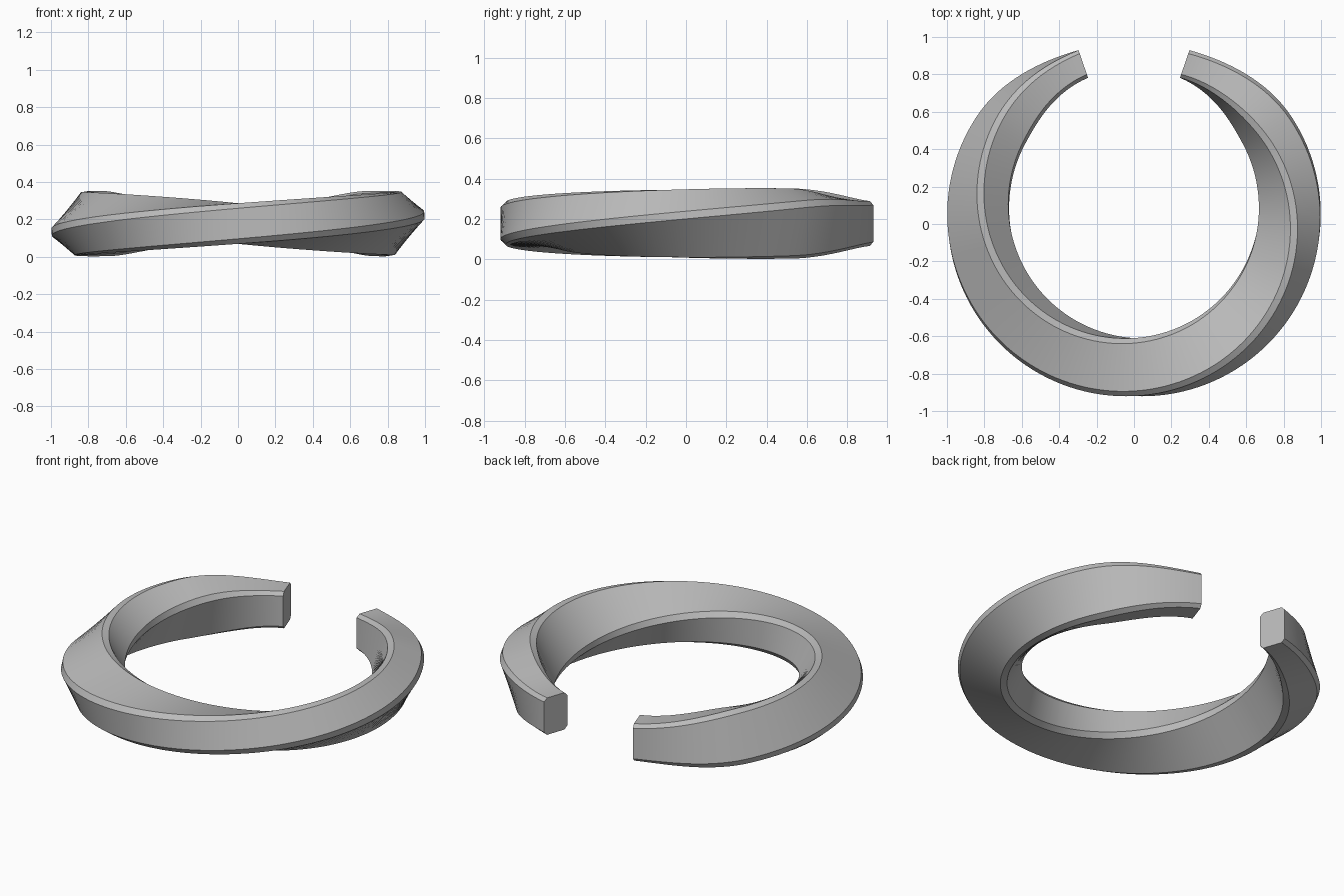
import bpy
import bmesh
from math import sin, cos, radians, pi

cube = bpy.data.objects.get("Cube")
if cube:
    bpy.data.objects.remove(cube, do_unlink=True)

# Open ring: path circle, sweep and bar section
RADIUS, CENTRE_Y, CENTRE_Z = 0.833, 0.068, 0.1775
SWEEP = radians(161)          # from the front to each open end
TAPER_START = radians(122)    # the bar thins towards the ends
END_SCALE = 0.72
WIDTH, HEIGHT, CHAMFER = 0.31, 0.217, 0.027
STEPS = 128


def bar_section():
    """Chamfered rectangle, counter-clockwise."""
    w, h, c = WIDTH / 2, HEIGHT / 2, CHAMFER
    half = [(w, -h + c), (w, h - c), (w - c, h), (-w + c, h)]
    return half + [(-u, -v) for u, v in half]


def scale_at(angle):
    t = max(0, (abs(angle) - TAPER_START) / (SWEEP - TAPER_START))
    return 1 - (1 - END_SCALE) * t * t * (3 - 2 * t)


def place(u, v, angle):
    """Twist a section point a quarter turn per side and put it on the path."""
    twist, s = angle / SWEEP * pi / 2, scale_at(angle)
    r = RADIUS + s * (u * cos(twist) - v * sin(twist))
    z = CENTRE_Z + s * (u * sin(twist) + v * cos(twist))
    return r * sin(angle), CENTRE_Y - r * cos(angle), z


# Sweep the section along the path
bm = bmesh.new()
section = bar_section()
rings = []
for i in range(STEPS + 1):
    angle = SWEEP * (2 * i / STEPS - 1)
    rings.append([bm.verts.new(place(u, v, angle)) for u, v in section])
n = len(section)
for a, b in zip(rings, rings[1:]):
    for k in range(n):
        j = (k + 1) % n
        bm.faces.new((a[k], a[j], b[j], b[k]))

# Flat end caps
bm.faces.new(rings[0])
bm.faces.new(rings[-1])
bmesh.ops.recalc_face_normals(bm, faces=bm.faces)

mesh = bpy.data.meshes.new("twisted_open_ring")
bm.to_mesh(mesh)
bm.free()
ring = bpy.data.objects.new("twisted_open_ring", mesh)
bpy.context.collection.objects.link(ring)

# Plain grey material
grey = bpy.data.materials.new("plain_grey")
grey.use_nodes = True
colour = (0.5, 0.5, 0.5, 1)
grey.diffuse_color = colour
grey.node_tree.nodes["Principled BSDF"].inputs["Base Color"].default_value = colour
mesh.materials.append(grey)

# Smooth along the sweep, crisp chamfer edges
bpy.ops.object.select_all(action="DESELECT")
ring.select_set(True)
bpy.context.view_layer.objects.active = ring
bpy.ops.object.shade_smooth_by_angle(angle=radians(30))
